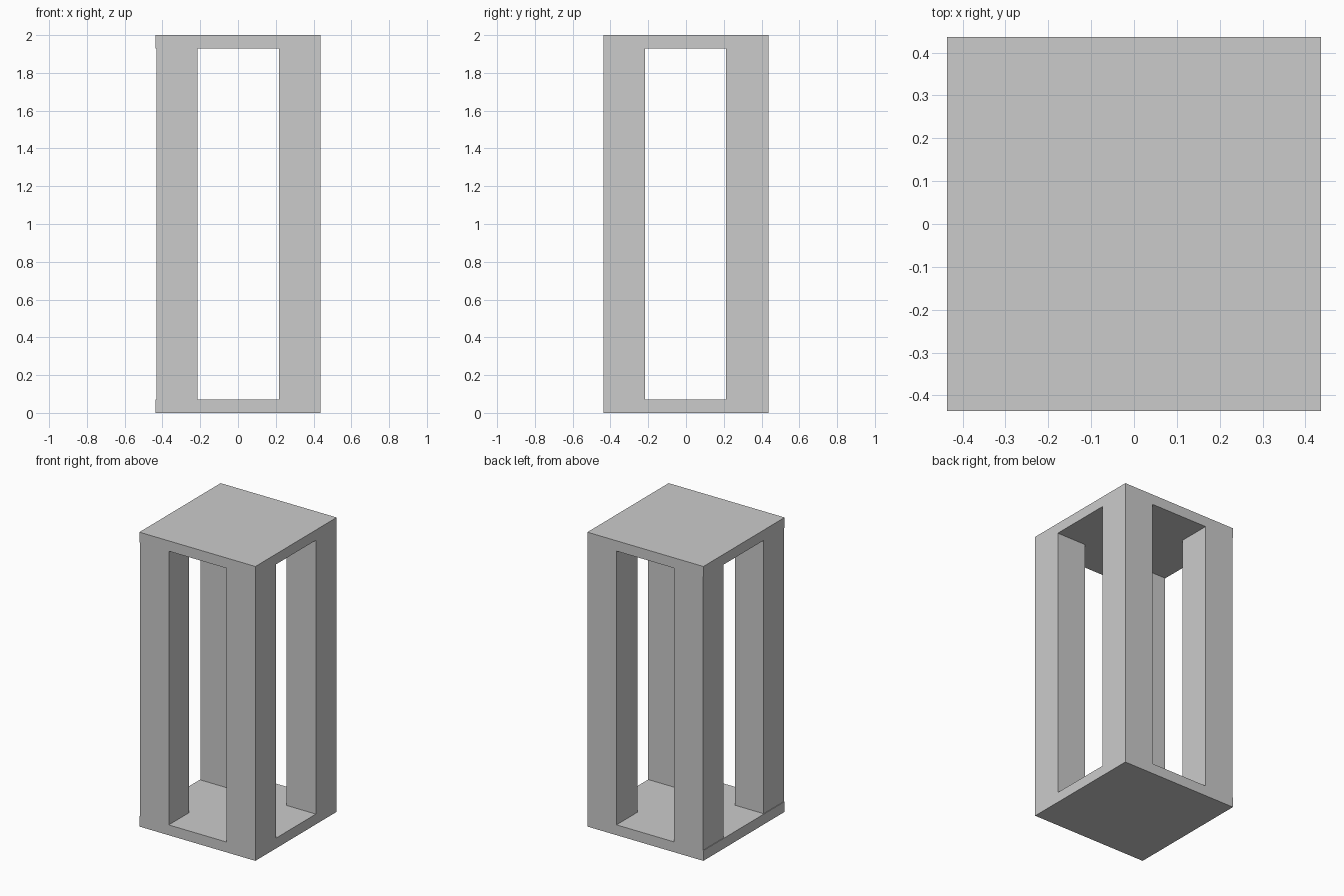
import bpy

if "Cube" in bpy.data.objects:
    bpy.data.objects.remove(bpy.data.objects["Cube"])

HALF = 0.436      # half width of the plates
PLATE = 0.07      # plate thickness
HEIGHT = 2.0


def box(name, lo, hi):
    """Axis-aligned box between two corners."""
    centre = [(a + b) / 2 for a, b in zip(lo, hi)]
    bpy.ops.mesh.primitive_cube_add(size=1, location=centre)
    ob = bpy.context.object
    ob.name = name
    ob.scale = [b - a for a, b in zip(lo, hi)]
    bpy.ops.object.transform_apply(location=False, rotation=False, scale=True)
    return ob


# Square plates at bottom and top
box("base_plate", (-HALF, -HALF, 0), (HALF, HALF, PLATE))
box("top_plate", (-HALF, -HALF, HEIGHT - PLATE), (HALF, HALF, HEIGHT))

# Four square corner posts between the plates
x_spans = {"left": (-0.432, -0.215), "right": (0.217, HALF)}
y_spans = {"front": (-HALF, -0.217), "back": (0.213, HALF)}
for side, (x0, x1) in x_spans.items():
    for end, (y0, y1) in y_spans.items():
        box(f"{end}_{side}_post", (x0, y0, PLATE), (x1, y1, HEIGHT - PLATE))
